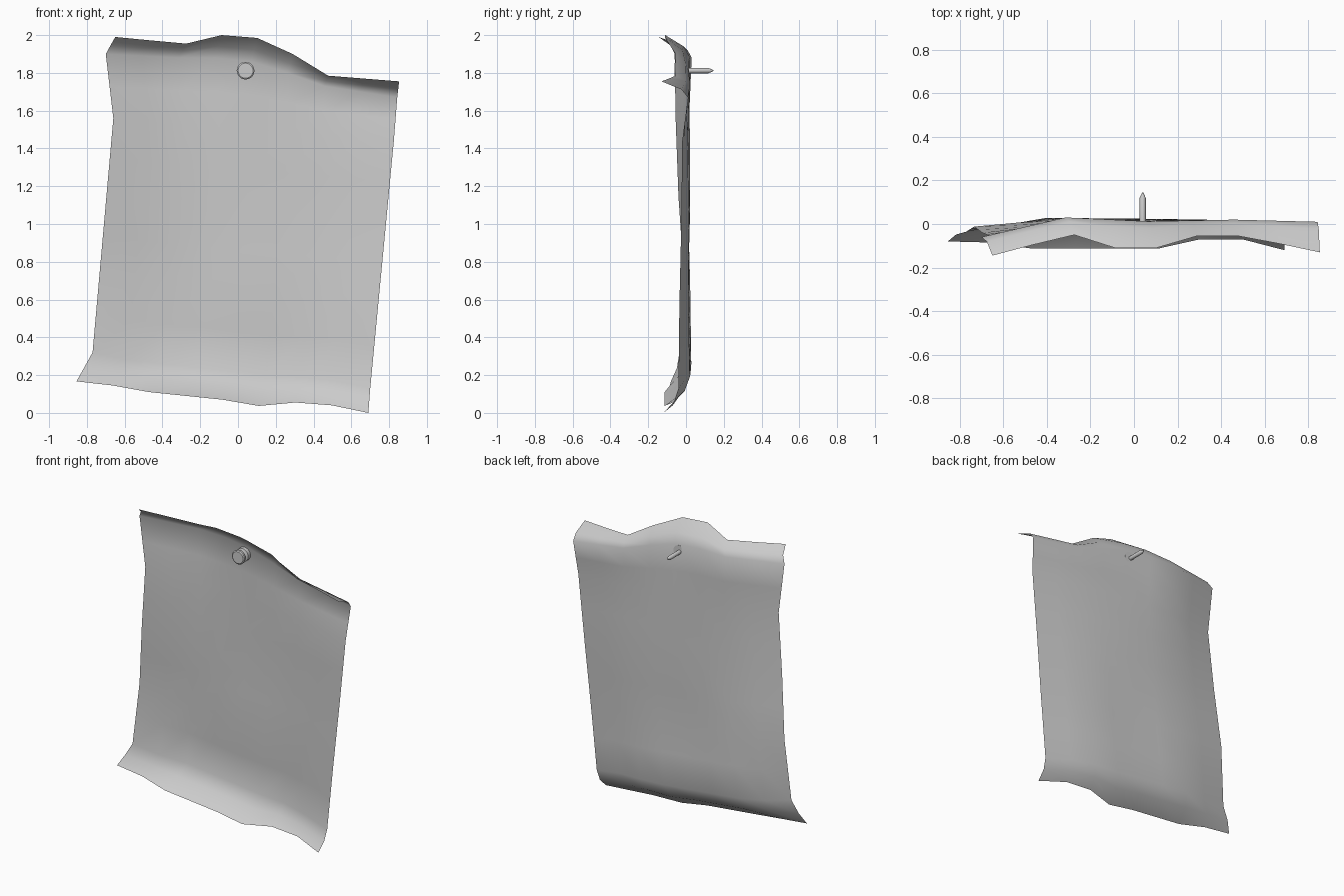
import bpy, bmesh, math

if "Cube" in bpy.data.objects:
    bpy.data.objects.remove(bpy.data.objects["Cube"])

COLS = 9


def lerp(a, b, t):
    return a + (b - a) * t


def mix(r0, r1, t, ty=None):
    """Blend two rows of points, optionally with a different factor for depth."""
    ty = t if ty is None else ty
    return [(lerp(a[0], b[0], t), lerp(a[1], b[1], ty), lerp(a[2], b[2], t))
            for a, b in zip(r0, r1)]


def row(x0, x1, zs, ys):
    return [(lerp(x0, x1, i / (COLS - 1)), ys[i], zs[i]) for i in range(COLS)]


# Gentle depth waves of the sheet body, left to right, top to bottom
WAVES = [(-.06, .03, .012, .02, .01),
         (-.055, .015, .02, .008, -.02),
         (-.04, .01, .022, .015, -.025),
         (-.012, .022, .01, .012, -.035),
         (-.035, .028, .025, .02, -.04)]


def wave(u, v):
    i, j = min(int(u * 4), 3), min(int(v * 4), 3)
    fu, fv = u * 4 - i, v * 4 - j
    return lerp(lerp(WAVES[j][i], WAVES[j][i + 1], fu),
                lerp(WAVES[j + 1][i], WAVES[j + 1][i + 1], fu), fv)


def wave_row(v):
    return [wave(i / (COLS - 1), v) for i in range(COLS)]


# Guide rows of the sheet: curled top, folds, shoulder, curled bottom
top = row(-.65, .853, [1.99, 1.972, 1.955, 2.0, 1.985, 1.90, 1.785, 1.77, 1.755],
          [-.145, -.095, -.05, -.11, -.11, -.055, -.055, -.09, -.13])
fold_top = row(-.70, .843, [1.90, 1.89, 1.88, 1.88, 1.86, 1.80, 1.73, 1.70, 1.67], wave_row(0))
shoulder = row(-.66, .825, [lerp(1.56, 1.44, i / 8) for i in range(COLS)], wave_row(.25))
fold_low = row(-.77, .70, [.32, .28, .26, .24, .22, .20, .19, .17, .13], wave_row(1))
bottom = row(-.855, .69, [.167, .145, .11, .09, .07, .037, .055, .04, 0],
             [-.08, -.085, -.113, -.113, -.113, -.113, -.07, -.07, -.12])

rows = [top, mix(top, fold_top, .5, .75), fold_top, mix(fold_top, shoulder, .5), shoulder]
for k in range(1, 6):
    t = k / 6
    r = mix(shoulder, fold_low, t)
    ys = wave_row(.25 + .75 * t)
    rows.append([(p[0], y, p[2]) for p, y in zip(r, ys)])
rows += [fold_low, mix(fold_low, bottom, .55, .3), bottom]

# Paper sheet
bm = bmesh.new()
grid = [[bm.verts.new(p) for p in r] for r in rows]
for a, b in zip(grid, grid[1:]):
    for i in range(COLS - 1):
        f = bm.faces.new((b[i], b[i + 1], a[i + 1], a[i]))
        f.smooth = True
mesh = bpy.data.meshes.new("paper_sheet")
bm.to_mesh(mesh)
bm.free()
bpy.context.collection.objects.link(bpy.data.objects.new("paper_sheet", mesh))


def lathe(name, profile, loc, sides=20):
    """Revolve (radius, y) pairs around the y axis."""
    bm = bmesh.new()
    rings = [[bm.verts.new((r * math.cos(2 * math.pi * k / sides), y,
                            r * math.sin(2 * math.pi * k / sides)))
              for k in range(sides)] for r, y in profile]
    for a, b in zip(rings, rings[1:]):
        for k in range(sides):
            n = (k + 1) % sides
            bm.faces.new((a[k], a[n], b[n], b[k]))
    bm.faces.new(rings[0])
    bm.faces.new(rings[-1])
    bmesh.ops.recalc_face_normals(bm, faces=bm.faces)
    me = bpy.data.meshes.new(name)
    bm.to_mesh(me)
    bm.free()
    ob = bpy.data.objects.new(name, me)
    ob.location = loc
    bpy.context.collection.objects.link(ob)
    bpy.context.view_layer.objects.active = ob
    bpy.ops.object.select_all(action='DESELECT')
    ob.select_set(True)
    bpy.ops.object.shade_smooth_by_angle(angle=math.radians(35))


# Push pin: spool-shaped head and pointed shaft
lathe("pin_head", [(.040, -.06), (.047, -.055), (.047, -.042), (.025, -.036),
                   (.022, -.02), (.045, -.012), (.045, .014)], (.04, 0, 1.812))
lathe("pin_shaft", [(.014, -.01), (.014, .12), (.002, .145)], (.04, 0, 1.812), 12)
